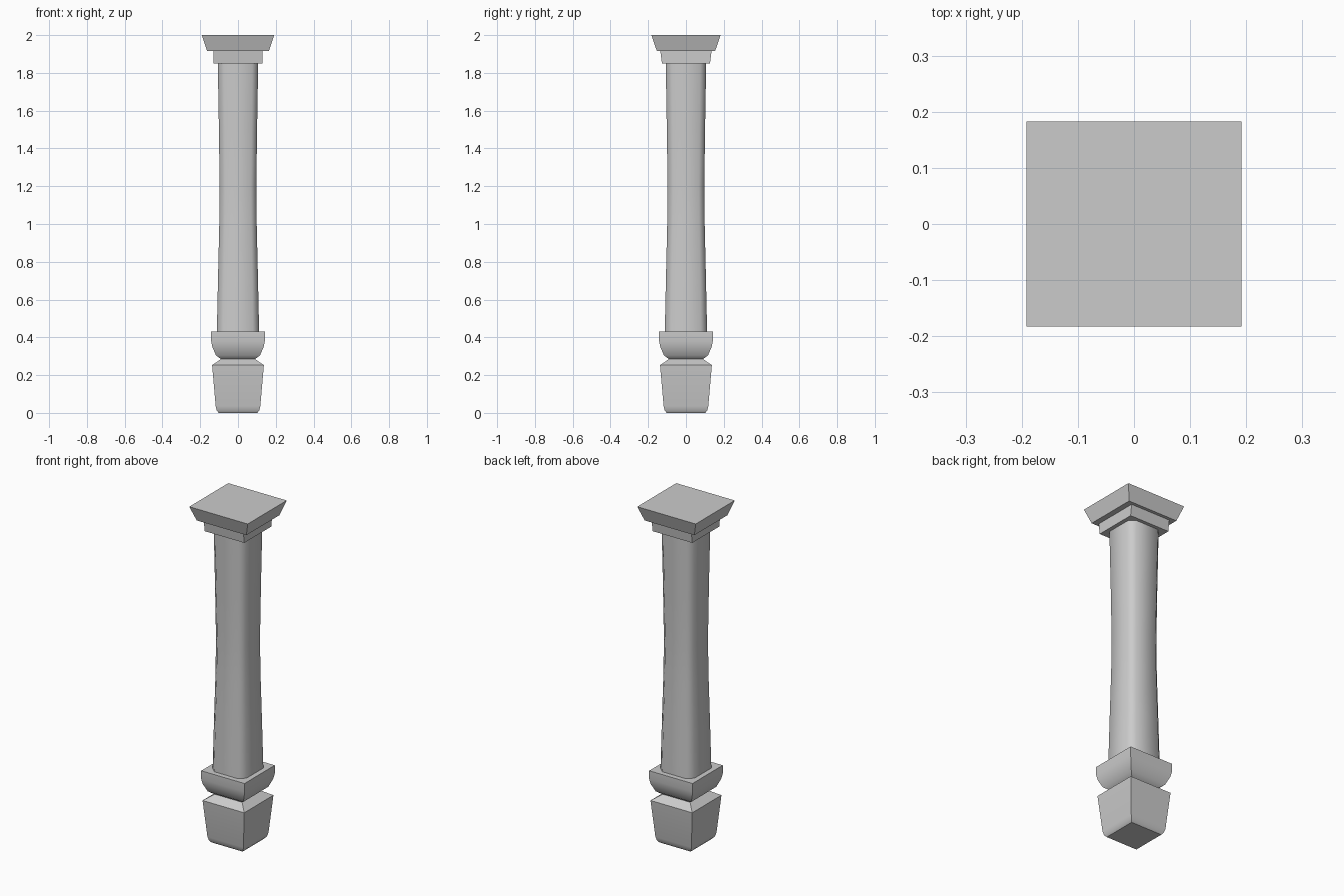
import bpy, bmesh, math

cube = bpy.data.objects.get("Cube")
if cube:
    bpy.data.objects.remove(cube, do_unlink=True)

stone = bpy.data.materials.new("grey_stone")
stone.use_nodes = True
grey = (0.6, 0.6, 0.6, 1)
stone.diffuse_color = grey
stone.node_tree.nodes["Principled BSDF"].inputs["Base Color"].default_value = grey


def outline(hx, hy, cut):
    """Rectangle outline, with corners cut by the given share of its half width."""
    if not cut:
        return [(hx, -hy), (hx, hy), (-hx, hy), (-hx, -hy)]
    c = cut * hx
    return [(hx - c, -hy), (hx, c - hy), (hx, hy - c), (hx - c, hy),
            (c - hx, hy), (-hx, hy - c), (-hx, c - hy), (c - hx, -hy)]


def stack(name, rings, cut=0, caps=True, angle=40):
    """Loft rectangular rings (half x, half y, z) from bottom to top."""
    bm = bmesh.new()
    loops = [[bm.verts.new((x, y, z)) for x, y in outline(hx, hy, cut)]
             for hx, hy, z in rings]
    n = len(loops[0])
    for low, high in zip(loops, loops[1:]):
        for i in range(n):
            j = (i + 1) % n
            bm.faces.new((low[i], low[j], high[j], high[i]))
    if caps:
        bm.faces.new(loops[0][::-1])
        bm.faces.new(loops[-1])
    mesh = bpy.data.meshes.new(name)
    bm.to_mesh(mesh)
    bm.free()
    mesh.materials.append(stone)
    obj = bpy.data.objects.new(name, mesh)
    bpy.context.collection.objects.link(obj)
    bpy.ops.object.select_all(action='DESELECT')
    obj.select_set(True)
    bpy.context.view_layer.objects.active = obj
    bpy.ops.object.shade_smooth_by_angle(angle=math.radians(angle))
    return obj


def square(profile):
    return [(h, h, z) for h, z in profile]


# Tapered foot with a rounded lower edge, narrow neck and collar
stack("foot_and_collar", square([
    (0.102, 0), (0.112, 0.012), (0.118, 0.035), (0.137, 0.253),
    (0.09, 0.285), (0.117, 0.305), (0.136, 0.35), (0.142, 0.38), (0.142, 0.43)]))

# Waisted shaft with softened corners, its open ends sunk in the blocks
stack("shaft", square([
    (0.112, 0.42), (0.106, 0.7), (0.099, 1.0), (0.097, 1.2),
    (0.101, 1.5), (0.107, 1.86)]), cut=0.3, caps=False, angle=60)

# Capital block
stack("capital_block", [(0.13, 0.127, 1.85), (0.13, 0.136, 1.92)])

# Flared top slab
stack("top_slab", [(0.163, 0.154, 1.915), (0.192, 0.183, 2.0)])
